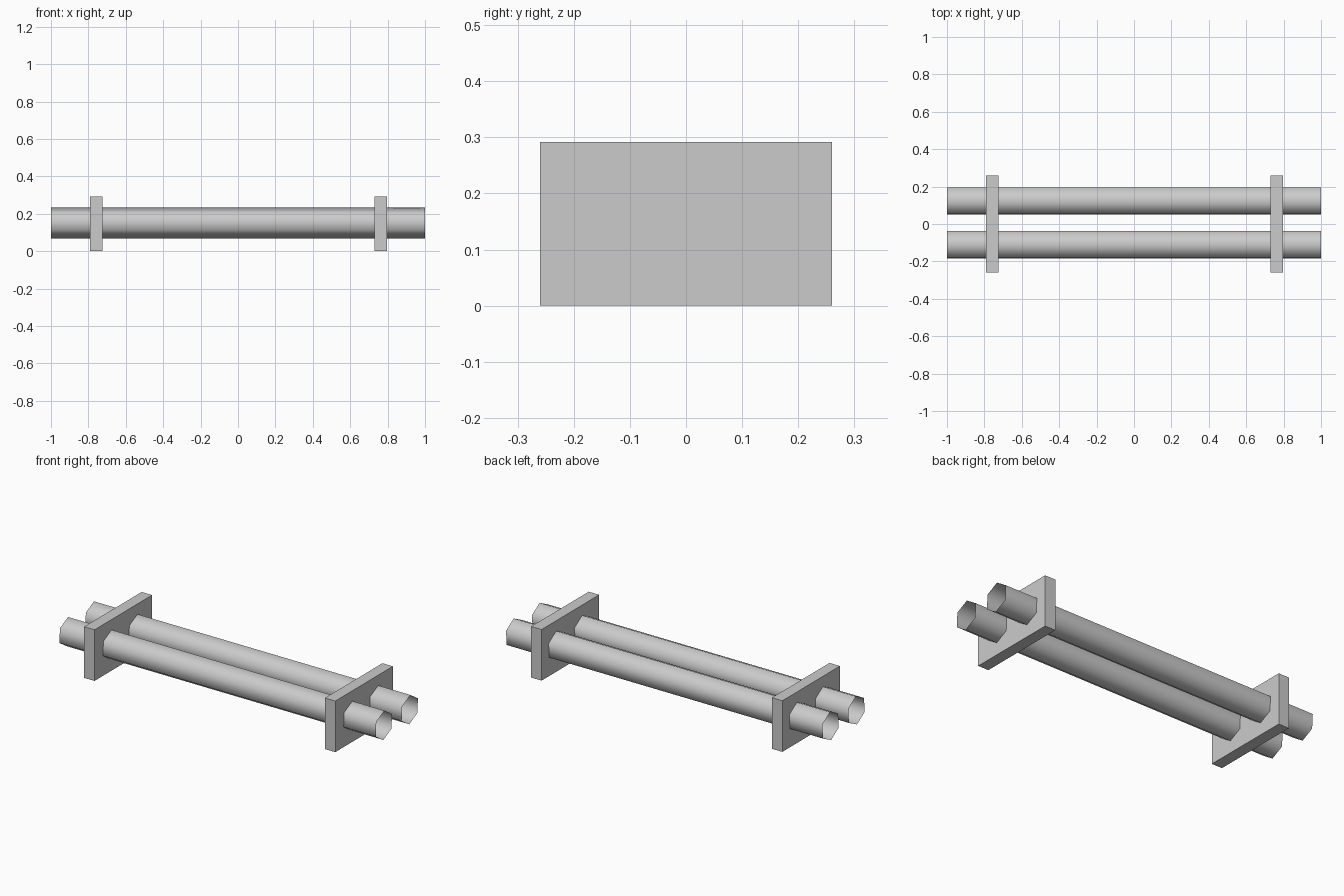
import bpy
import math

cube = bpy.data.objects.get("Cube")
if cube:
    bpy.data.objects.remove(cube, do_unlink=True)

grey = bpy.data.materials.new("plain_grey")
grey.use_nodes = True
colour = (0.6, 0.6, 0.6, 1)
grey.diffuse_color = colour
grey.node_tree.nodes["Principled BSDF"].inputs["Base Color"].default_value = colour

RADIUS = 0.082
TILT = math.radians(3.5)


def tube(name, y, z):
    """Open-ended six-sided tube along x, one corner nearly upright."""
    bpy.ops.mesh.primitive_cylinder_add(
        vertices=6, radius=RADIUS, depth=2, end_fill_type='NOTHING')
    ob = bpy.context.object
    ob.name = name
    ob.data.materials.append(grey)
    # Turn about the tube's own axis, then lay it along x
    ob.rotation_euler = (0, math.radians(90), 0)
    bpy.ops.object.transform_apply(location=False, rotation=True, scale=False)
    corner = ob.data.vertices[0].co
    to_top = math.pi / 2 - math.atan2(corner.z, corner.y)
    ob.rotation_euler = (to_top - TILT, 0, 0)
    ob.location = (0, y, z)
    bpy.ops.object.shade_smooth()


def plate(name, x):
    """Upright rectangular end plate."""
    bpy.ops.mesh.primitive_cube_add(size=1, location=(x, 0, 0.146))
    ob = bpy.context.object
    ob.name = name
    ob.scale = (0.066, 0.52, 0.292)
    ob.data.materials.append(grey)


# Two parallel tubes
tube("front_tube", -0.111, 0.151)
tube("back_tube", 0.123, 0.151)

# Plates the tubes pass through
plate("right_plate", -0.758)
plate("left_plate", 0.764)
